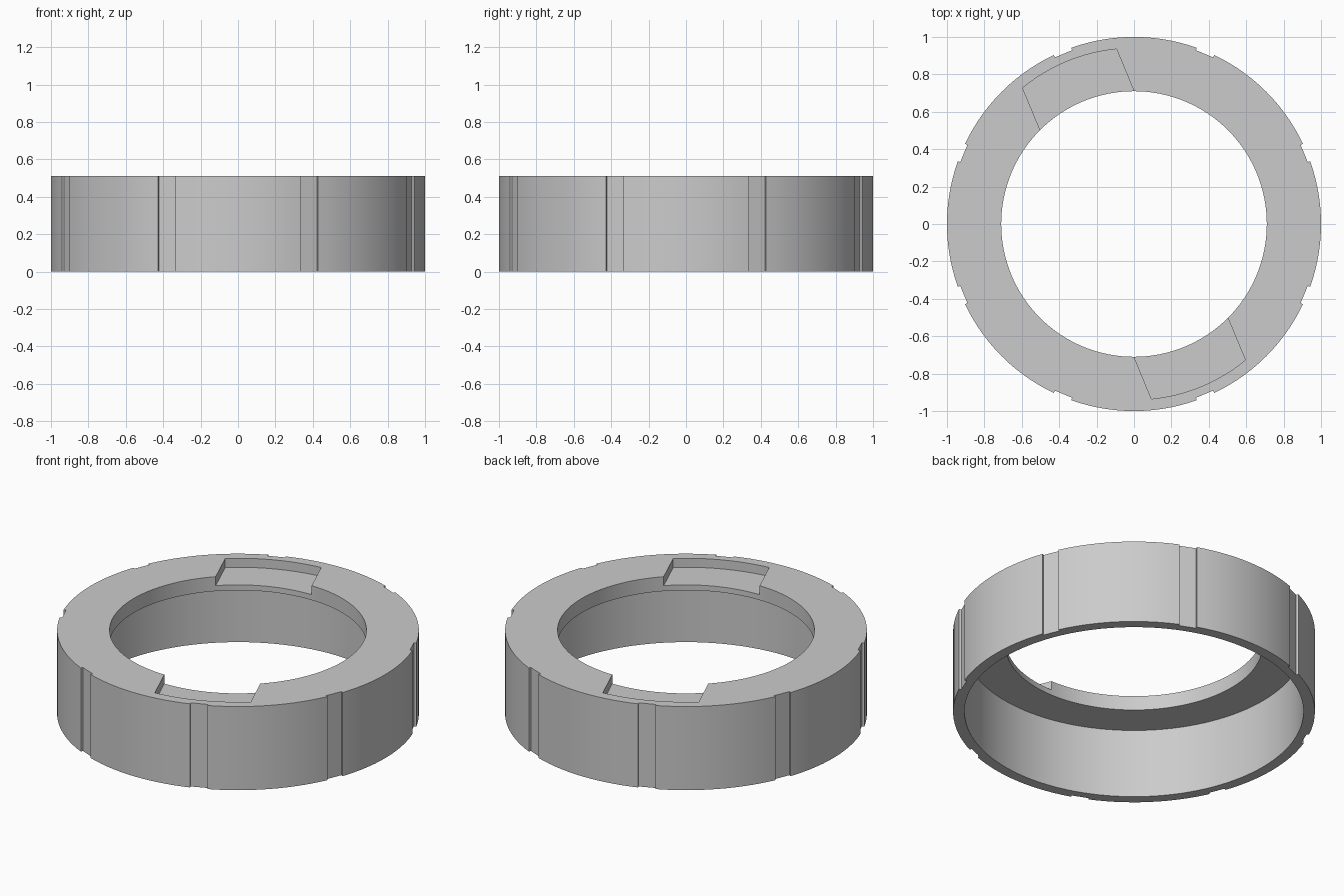
import bpy, bmesh
from math import sin, cos, pi, radians, sqrt
from mathutils import Matrix

cube = bpy.data.objects.get("Cube")
if cube:
    bpy.data.objects.remove(cube, do_unlink=True)

SIDES = 128
HEIGHT = 0.51
OUTER, BORE, HOLE = 1.0, 0.937, 0.71
LIP_UNDERSIDE = 0.422
SLOT_FLOOR = 0.455

grey = bpy.data.materials.new("plain grey")
grey.use_nodes = True
grey.diffuse_color = (0.6, 0.6, 0.6, 1)
grey.node_tree.nodes["Principled BSDF"].inputs["Base Color"].default_value = (0.6, 0.6, 0.6, 1)


def add_object(name, bm):
    bmesh.ops.recalc_face_normals(bm, faces=bm.faces)
    mesh = bpy.data.meshes.new(name)
    bm.to_mesh(mesh)
    bm.free()
    mesh.materials.append(grey)
    obj = bpy.data.objects.new(name, mesh)
    bpy.context.collection.objects.link(obj)
    return obj


def lathe(name, profile):
    """Closed (radius, height) profile turned about z."""
    bm = bmesh.new()
    rings = [[bm.verts.new((r * cos(2 * pi * i / SIDES), r * sin(2 * pi * i / SIDES), z))
              for i in range(SIDES)] for r, z in profile]
    for k, ring in enumerate(rings):
        above = rings[(k + 1) % len(rings)]
        for i in range(SIDES):
            j = (i + 1) % SIDES
            bm.faces.new((ring[i], ring[j], above[j], above[i]))
    return add_object(name, bm)


def prisms(name, outline, z0, z1, angles):
    """Outline pointing along +x, extruded upwards and repeated about z."""
    bm = bmesh.new()
    for angle in angles:
        turn = Matrix.Rotation(radians(angle), 3, 'Z')
        low = [bm.verts.new(turn @ Matrix.Identity(3) @ bm_point(x, y, z0)) for x, y in outline]
        face = bm.faces.new(low)
        top = bmesh.ops.extrude_face_region(bm, geom=[face])["geom"]
        for v in top:
            if isinstance(v, bmesh.types.BMVert):
                v.co.z = z1
    return add_object(name, bm)


def bm_point(x, y, z):
    from mathutils import Vector
    return Vector((x, y, z))


# Ring body with a thin inward lip at the top
ring = lathe("ring_body", [(OUTER, 0), (OUTER, HEIGHT), (HOLE, HEIGHT),
                           (HOLE, LIP_UNDERSIDE), (BORE, LIP_UNDERSIDE), (BORE, 0)])

# Two opposite bayonet slots: parallel sides, curved outer wall
half = HOLE * sin(radians(22.5))
slot_radius, steps = 0.94, 16
slot = [(0.6, half), (0.6, -half)]
for i in range(steps + 1):
    y = -half + 2 * half * i / steps
    slot.append((sqrt(slot_radius ** 2 - y * y), y))
slots = prisms("slot_cutter", slot, SLOT_FLOOR, HEIGHT + 0.1, (112.5, 292.5))

# Eight shallow flat grooves down the outer wall
groove = [(0.985, -0.05), (1.1, -0.05), (1.1, 0.05), (0.985, 0.05)]
grooves = prisms("groove_cutter", groove, -0.1, HEIGHT + 0.1,
                 [22.5 + 45 * k for k in range(8)])

bpy.context.view_layer.objects.active = ring
for cutter in (slots, grooves):
    cutter.hide_render = True
    mod = ring.modifiers.new(cutter.name, 'BOOLEAN')
    mod.operation = 'DIFFERENCE'
    mod.solver = 'EXACT'
    mod.object = cutter
    bpy.ops.object.modifier_apply(modifier=mod.name)
    bpy.data.objects.remove(cutter, do_unlink=True)

# Smooth round walls, sharp edges
bpy.ops.object.select_all(action='DESELECT')
ring.select_set(True)
bpy.ops.object.shade_smooth_by_angle(angle=radians(20))
